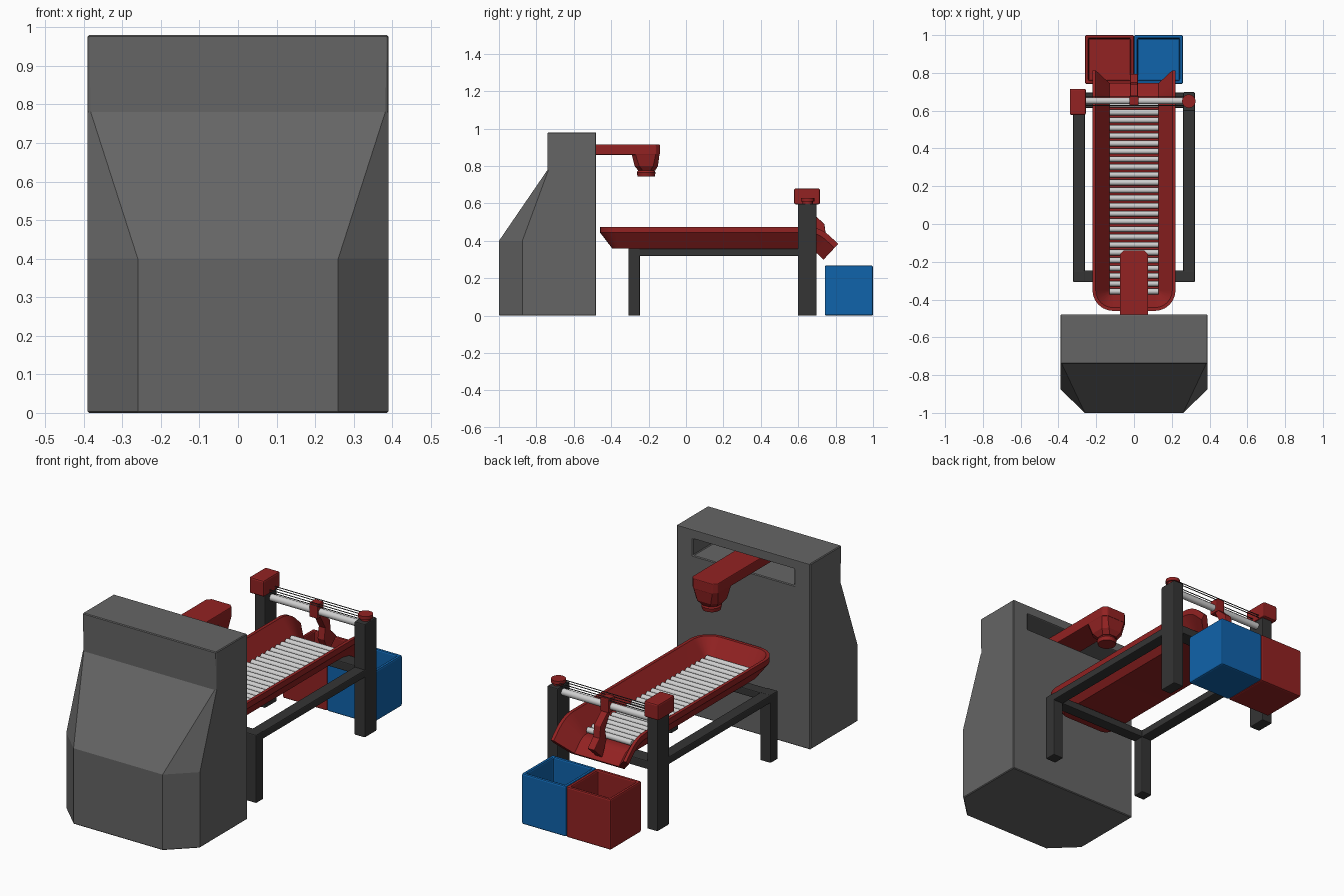
import bpy, bmesh, math
from mathutils import Matrix, Vector

if "Cube" in bpy.data.objects:
    bpy.data.objects.remove(bpy.data.objects["Cube"])


def material(name, rgb):
    m = bpy.data.materials.new(name)
    m.diffuse_color = (*rgb, 1)
    m.use_nodes = True
    m.node_tree.nodes["Principled BSDF"].inputs["Base Color"].default_value = m.diffuse_color
    return m


GREY = material("housing grey", (0.13, 0.13, 0.13))
DARK = material("frame charcoal", (0.035, 0.035, 0.035))
RED = material("machine red", (0.29, 0.016, 0.016))
BLUE = material("bin blue", (0.005, 0.125, 0.41))
STEEL = material("roller steel", (0.62, 0.62, 0.62))


def finish(name, bm, mat, bevel=0, smooth=False):
    bmesh.ops.recalc_face_normals(bm, faces=bm.faces[:])
    me = bpy.data.meshes.new(name)
    bm.to_mesh(me)
    bm.free()
    me.materials.append(mat)
    ob = bpy.data.objects.new(name, me)
    bpy.context.collection.objects.link(ob)
    if bevel:
        b = ob.modifiers.new("bevel", 'BEVEL')
        b.width, b.segments, b.limit_method = bevel, 2, 'ANGLE'
        b.angle_limit = math.radians(40)
    if smooth:
        bpy.ops.object.select_all(action='DESELECT')
        ob.select_set(True)
        bpy.context.view_layer.objects.active = ob
        bpy.ops.object.shade_smooth_by_angle(angle=math.radians(35))
    return ob


def add_box(bm, x0, x1, y0, y1, z0, z1):
    size = Matrix.Diagonal((x1 - x0, y1 - y0, z1 - z0, 1))
    mid = Matrix.Translation(((x0 + x1) / 2, (y0 + y1) / 2, (z0 + z1) / 2))
    return bmesh.ops.create_cube(bm, size=1, matrix=mid @ size)


def box(name, dims, mat, bevel=0.005):
    bm = bmesh.new()
    add_box(bm, *dims)
    return finish(name, bm, mat, bevel)


def add_rod(bm, a, b, r, r2=None, seg=16):
    a, b = Vector(a), Vector(b)
    rot = (b - a).to_track_quat('Z', 'Y').to_matrix().to_4x4()
    bmesh.ops.create_cone(bm, cap_ends=True, segments=seg, radius1=r,
                          radius2=r if r2 is None else r2, depth=(b - a).length,
                          matrix=Matrix.Translation((a + b) / 2) @ rot)


def loft(name, rings, mat, bevel=0):
    bm = bmesh.new()
    vs = [[bm.verts.new(p) for p in ring] for ring in rings]
    n = len(vs[0])
    for a, b in zip(vs, vs[1:]):
        for i in range(n):
            j = (i + 1) % n
            bm.faces.new((a[i], a[j], b[j], b[i]))
    bm.faces.new(vs[0][::-1])
    bm.faces.new(vs[-1])
    return finish(name, bm, mat, bevel)


# Housing: six-sided plan, front corners tapering away up the slope
def housing_ring(z, xf, yf, yb):
    return [(-.39, -.48, z), (-.39, yb, z), (-xf, yf, z),
            (xf, yf, z), (.39, yb, z), (.39, -.48, z)]


housing = loft("scanner_housing", [
    housing_ring(0, .26, -1, -.875), housing_ring(.4, .26, -1, -.875),
    housing_ring(.78, .382, -.74, -.735), housing_ring(.98, .386, -.74, -.736)], GREY)
cutter = box("slot_cutter", (-.296, .296, -.71, -.4, .842, .93), GREY, 0)
cutter.hide_render = True
cutter.hide_viewport = True
cut = housing.modifiers.new("slot", 'BOOLEAN')
cut.operation, cut.object, cut.solver = 'DIFFERENCE', cutter, 'EXACT'
bev = housing.modifiers.new("bevel", 'BEVEL')
bev.width, bev.segments, bev.limit_method = .004, 1, 'ANGLE'
bev.angle_limit = math.radians(50)


# Scanner arm and tapered head
def arm_ring(z):
    return [(-.075, -.69, z), (.075, -.69, z), (.075, -.16, z),
            (.055, -.14, z), (-.055, -.14, z), (-.075, -.16, z)]


def head_ring(z, hx, y0, y1, c):
    return [(-hx, y0 + c, z), (-hx + c, y0, z), (hx - c, y0, z), (hx, y0 + c, z),
            (hx, y1 - c, z), (hx - c, y1, z), (-hx + c, y1, z), (-hx, y1 - c, z)]


loft("scanner_arm", [arm_ring(.86), arm_ring(.915)], RED, .004)
loft("scanner_head", [
    head_ring(.862, .074, -.29, -.142, .02), head_ring(.8, .064, -.275, -.15, .025),
    head_ring(.775, .046, -.255, -.165, .025)], RED)
bm = bmesh.new()
add_rod(bm, (0, -.213, .78), (0, -.213, .765), .042, .05)
add_rod(bm, (0, -.213, .765), (0, -.213, .745), .05, .046)
finish("scanner_nozzle", bm, RED, 0, True)

# Conveyor tray: wall profile swept round a U path, far end bent down as a chute
Y0, R, TH, L = .647, .06, math.radians(43), .065


def bend(p):
    x, y, z = p
    s = y - Y0
    if s <= 0:
        return p
    t = min(s / R, TH)
    rest = max(0, s - R * TH)
    r = R + z - .36
    return (x, Y0 + r * math.sin(t) + rest * math.cos(t),
            .36 - R + r * math.cos(t) - rest * math.sin(t))


half = [(.13, Y0 + R * TH + L, 1, 0)]
half += [(.13, Y0 + R * TH * k / 5, 1, 0) for k in range(5, -1, -1)]
for k in range(7):
    a = math.pi / 2 * k / 6
    c, s = math.cos(a), math.sin(a)
    half.append((.11 + .02 * c, -.35 - .02 * s, c, -s))
path = half + [(-x, y, -nx, ny) for x, y, nx, ny in reversed(half)]
profile = [(0, .375), (.073, .475), (.09, .475), (.09, .445), (.025, .36)]
bm = bmesh.new()
rows = [[bm.verts.new(bend((x + nx * o, y + ny * o, z))) for o, z in profile]
        for x, y, nx, ny in path]
for a, b in zip(rows, rows[1:]):
    for i in range(4):
        bm.faces.new((a[i], a[i + 1], b[i + 1], b[i]))
n = len(rows)
for i in range(n // 2 - 1):
    for k in (0, 4):
        bm.faces.new((rows[i][k], rows[i + 1][k], rows[n - 2 - i][k], rows[n - 1 - i][k]))
bm.faces.new(rows[0])
bm.faces.new(rows[-1])
bm.faces.new((rows[0][0], rows[0][4], rows[-1][4], rows[-1][0]))
finish("conveyor_tray", bm, RED, 0, True)

# Rollers
bm = bmesh.new()
for i in range(25):
    y = -.357 + i * .0412
    add_rod(bm, (-.13, y, .392), (.13, y, .392), .015, seg=12)
finish("conveyor_rollers", bm, STEEL, 0, True)

# Frame
for s, side in ((-1, "left"), (1, "right")):
    lo, hi = sorted((s * .26, s * .322))
    box(side + "_front_leg", (lo, hi, -.308, -.246, 0, .36), DARK)
    box(side + "_side_rail", (lo, hi, -.3, .62, .318, .358), DARK)
    box(side + "_rear_post", (lo, hi, .598, .698, 0, .598), DARK)
box("front_cross_rail", (-.29, .29, -.308, -.246, .318, .357), DARK)
box("rear_cross_rail", (-.29, .29, .615, .696, .312, .357), DARK)

# Diverter drive: motor, pulley cap, guide rod, belts
box("drive_motor", (-.34, -.255, .578, .716, .595, .68), RED, .008)
bm = bmesh.new()
add_rod(bm, (.29, .65, .595), (.29, .65, .61), .026)
add_rod(bm, (.29, .65, .61), (.29, .65, .628), .036)
finish("pulley_cap", bm, RED, 0, True)
bm = bmesh.new()
add_rod(bm, (-.27, .652, .565), (.27, .652, .565), .018)
finish("guide_rod", bm, STEEL, 0, True)
bm = bmesh.new()
for y in (.628, .674):
    for z in (.604, .616):
        add_rod(bm, (-.27, y, z), (.29, y, z), .0025, seg=6)
finish("drive_belts", bm, DARK)

# Sliding carriage with the diverter blade
box("diverter_carriage", (-.025, .025, .627, .68, .535, .612), RED, .006)


def blade_ring(x, w):
    return [(x, .655, .54), (x, .685, .54), (x, .74, .49), (x, .748, .43),
            (x, .795, .385), (x, .725, .32), (x, .69, .40), (x, .70, .46)]


loft("diverter_blade", [blade_ring(-.02, 0), blade_ring(.02, 0)], RED, .004)

# Sorting bins: hollow boxes
for name, x0, mat in (("red_bin", -.26, RED), ("blue_bin", 0, BLUE)):
    bm = bmesh.new()
    add_box(bm, x0, x0 + .26, .742, 1.0, 0, .268)
    top = max(bm.faces, key=lambda f: f.calc_center_median().z)
    bmesh.ops.inset_region(bm, faces=[top], thickness=.026)
    ext = bmesh.ops.extrude_discrete_faces(bm, faces=[top])
    for v in ext["faces"][0].verts:
        v.co.z = .03
    finish(name, bm, mat, .008)
